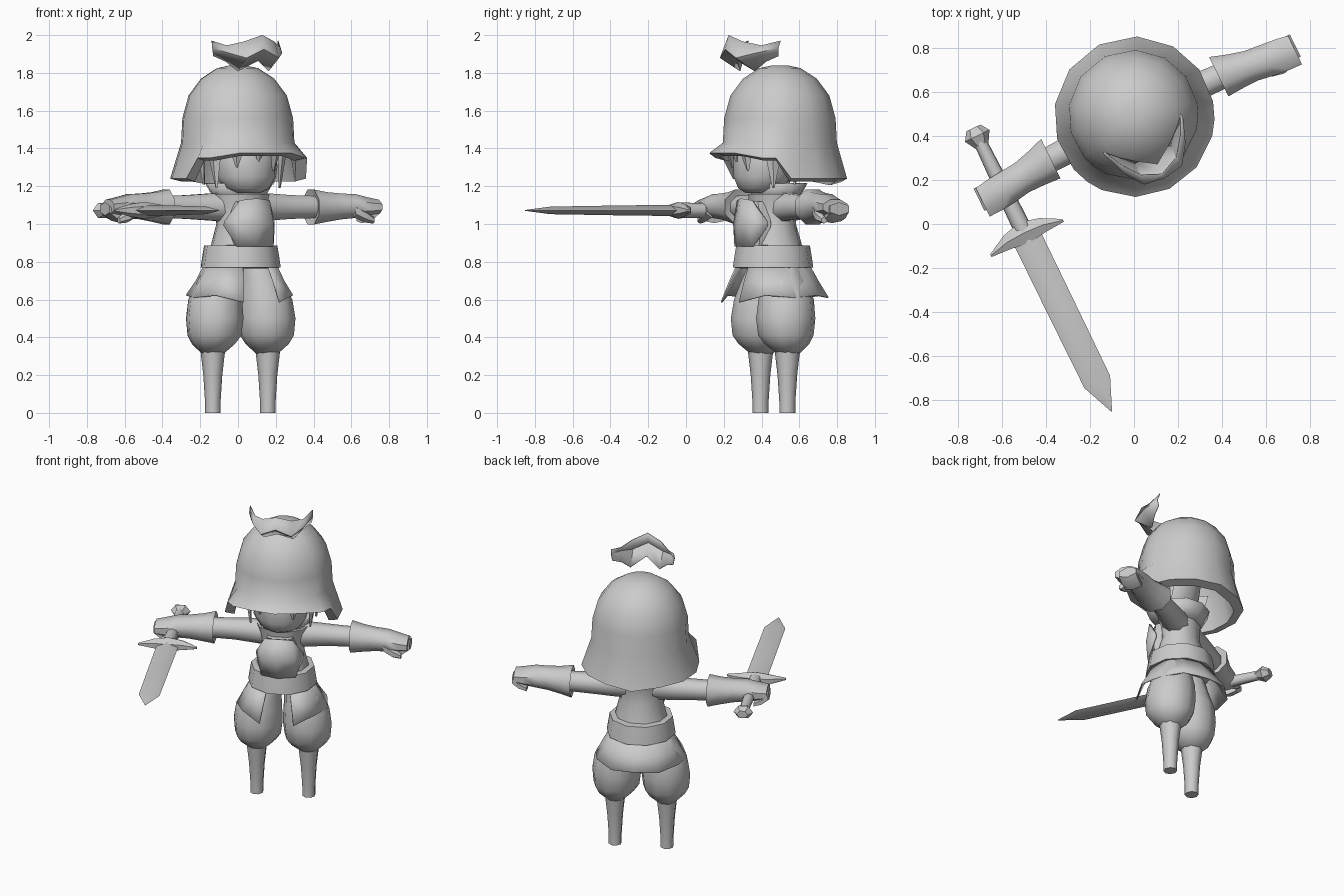
import bpy, bmesh
from math import sin, cos, radians, pi
from mathutils import Matrix, Vector

if "Cube" in bpy.data.objects:
    bpy.data.objects.remove(bpy.data.objects["Cube"])

grey = bpy.data.materials.new("plain grey")
grey.use_nodes = True
grey.diffuse_color = (0.6, 0.6, 0.6, 1)
grey.node_tree.nodes["Principled BSDF"].inputs["Base Color"].default_value = (0.6, 0.6, 0.6, 1)

# The figure is built facing -y, then turned to its final stance
STANCE = Matrix.Translation((0.01, 0.47, 0)) @ Matrix.Rotation(radians(26), 4, "Z")


def loft(name, rings, closed=True, caps=True, thick=0, angle=50):
    """Skin a list of point rings into one object."""
    bm = bmesh.new()
    rows = [[bm.verts.new(p) for p in ring] for ring in rings]
    for a, b in zip(rows, rows[1:]):
        n = len(a)
        for i in range(n if closed else n - 1):
            j = (i + 1) % n
            bm.faces.new((a[i], a[j], b[j], b[i]))
    if closed and caps:
        bm.faces.new(rows[0])
        bm.faces.new(rows[-1])
    bmesh.ops.remove_doubles(bm, verts=bm.verts, dist=0.0005)
    bmesh.ops.recalc_face_normals(bm, faces=bm.faces)
    mesh = bpy.data.meshes.new(name)
    bm.to_mesh(mesh)
    bm.free()
    mesh.materials.append(grey)
    ob = bpy.data.objects.new(name, mesh)
    bpy.context.collection.objects.link(ob)
    ob.matrix_world = STANCE
    if thick:
        mod = ob.modifiers.new("Thickness", "SOLIDIFY")
        mod.thickness = thick
        mod.offset = 0
    bpy.ops.object.select_all(action="DESELECT")
    bpy.context.view_layer.objects.active = ob
    ob.select_set(True)
    bpy.ops.object.shade_smooth_by_angle(angle=radians(angle))
    return ob


def ring_z(c, rx, ry, n=10):
    """Level ellipse around an upright part."""
    return [(c[0] + rx * sin(2 * pi * (i + .5) / n),
             c[1] - ry * cos(2 * pi * (i + .5) / n), c[2]) for i in range(n)]


def ring_x(c, ry, rz, n=8):
    """Ellipse across a part running along x."""
    return [(c[0], c[1] + ry * cos(2 * pi * (i + .5) / n),
             c[2] + rz * sin(2 * pi * (i + .5) / n)) for i in range(n)]


def ring_y(c, rx, rz, n=8):
    """Ellipse across a part running along y."""
    return [(c[0] + rx * cos(2 * pi * i / n), c[1],
             c[2] + rz * sin(2 * pi * i / n)) for i in range(n)]


def arc(angles, r, zs, cy=0.0):
    """Points at given angles, measured from the front."""
    return [(r * sin(radians(a)), cy - r * cos(radians(a)), z) for a, z in zip(angles, zs)]


# Helmet: dome, flared rim raised over the face, inner lining
half = [0, 25, 50, 62, 75, 100, 125, 152, 180]
angles = half + [360 - a for a in half[-2:0:-1]]
rim = [1.375 if min(a, 360 - a) < 30 else 1.35 if min(a, 360 - a) < 70
       else 1.24 - 0.02 * (a == 180) for a in angles]
rings = [arc(angles, .20, [1.55] * 16, .02), arc(angles, .27, [1.42] * 16, .02),
         arc(angles, .305, [z - .015 for z in rim], .02), arc(angles, .365, rim, .02)]
for r, z in ((.302, 1.43), (.295, 1.56), (.262, 1.68), (.195, 1.77), (.11, 1.825), (.04, 1.84)):
    rings.append(arc(angles, r, [z] * 16, .03))
loft("helmet", rings)

# Crest floating above the brow: a curved strip, right half mirrored
cols = [[(.195, -.06, 1.97), (.198, -.075, 1.93), (.19, -.07, 1.89)],
        [(.15, -.15, 1.945), (.155, -.19, 1.905), (.14, -.12, 1.86)],
        [(.09, -.23, 1.965), (.095, -.275, 1.88), (.09, -.16, 1.81)],
        [(0, -.27, 2.0), (0, -.29, 1.925), (0, -.22, 1.865)]]
cols += [[(-x, y, z) for x, y, z in c] for c in cols[-2::-1]]
loft("helmet_crest", cols, closed=False, thick=.004)

# Head with narrowed chin
loft("head", [ring_z((0, y, z), r, r * .95, 12) for y, z, r in (
    (-.10, 1.165, .07), (-.085, 1.19, .125), (-.07, 1.25, .165),
    (-.06, 1.34, .175), (-.04, 1.45, .17), (-.02, 1.54, .1))])

# Hair locks: pointed wedges under the rim
for i, (a, r, tip, w) in enumerate(((-62, .235, 1.19, .055), (62, .235, 1.19, .055),
                                    (-30, .25, 1.3, .05), (25, .25, 1.28, .06), (0, .25, 1.33, .05),
                                    (-95, .23, 1.21, .06), (95, .23, 1.21, .06))):
    s = Vector((sin(radians(a)), -cos(radians(a)), 0))
    t = Vector((-s.y, s.x, 0))
    base = s * r + Vector((0, 0, 1.43))
    end = s * (r - .025) + Vector((0, 0, tip))
    loft(f"hair_lock_{i + 1}",
         [[base + t * w, base + s * .02, base - t * w, base - s * .03],
          [end + t * .006, end + s * .006, end - t * .006, end - s * .006]], angle=20)

# Torso, neck and open collar
loft("torso", [ring_z((0, -.01, z), rx, ry) for z, rx, ry in (
    (.82, .17, .165), (.90, .16, .15), (1.0, .135, .12), (1.09, .145, .12),
    (1.16, .165, .13))])
loft("neck", [ring_z((0, -.01, z), r, r) for z, r in ((1.1, .11), (1.17, .09), (1.3, .09))])
loft("collar", [ring_z((0, .01, z), r, r * .85) for z, r in ((1.11, .12), (1.215, .185))],
     caps=False, thick=.008)

# Chest plate: bent panel with pointed sides
panel = [((-.145, -.11, 1.01), (-.145, -.11, 1.0), (-.145, -.11, .99)),
         ((-.085, -.175, 1.125), (-.1, -.19, 1.0), (-.105, -.18, .88)),
         ((0, -.195, 1.135), (0, -.215, 1.0), (0, -.215, .88)),
         ((.085, -.175, 1.125), (.1, -.19, 1.0), (.105, -.18, .88)),
         ((.145, -.11, 1.01), (.145, -.11, 1.0), (.145, -.11, .99))]
loft("chest_plate", panel, closed=False, thick=.012)
loft("chest_plate_backing", [ring_z((0, -.11, z), w, .075, 8)
                            for z, w in ((.88, .1), (1.0, .13), (1.12, .085))])

# Waist belt
loft("belt", [ring_z((0, -.01, z), r, r) for z, r in
              ((.765, .17), (.77, .215), (.82, .208), (.885, .197), (.888, .15))], angle=40)

# Skirt with a gap at the front
sweep = [22 + 316 * i / 10 for i in range(11)]
hem = [.585 if i in (0, 10) else .61 + .012 * (i % 2) for i in range(11)]
loft("skirt", [arc(sweep, .19, [.785] * 11, -.01), arc(sweep, .235, [.695] * 11, -.005),
               arc(sweep, .283, hem)], closed=False, thick=.008)

for side, s in (("left", 1), ("right", -1)):
    # Baggy trouser leg, gathered below the knee
    loft(side + "_trouser", [ring_z((s * x, y, z), r, r * 1.04) for x, y, z, r in (
        (.16, 0, .315, .06), (.158, -.005, .365, .115), (.155, -.01, .41, .143),
        (.153, -.01, .50, .153), (.148, -.005, .60, .143), (.125, -.005, .70, .115),
        (.10, 0, .79, .09))])
    # Bare shin ending at the ground
    loft(side + "_shin", [ring_z((s * .162, y, z), r, r * 1.05, 8) for y, z, r in (
        (-.005, 0, .041), (-.005, .06, .041), (-.005, .2, .05), (-.005, .34, .066))])
    # Sleeve
    loft(side + "_arm", [ring_x((s * x, y, 1.09), r, r) for x, y, r in (
        (.06, 0, .085), (.16, .01, .078), (.30, .016, .068), (.46, .012, .063))])
    # Flared cuff tapering into the hand
    loft(side + "_glove", [ring_x((s * x, y, z), ry, rz) for x, y, z, ry, rz in (
        (.44, .015, 1.09, .062, .06), (.425, .015, 1.09, .108, .1),
        (.50, .005, 1.09, .092, .085), (.58, -.005, 1.093, .08, .074),
        (.66, -.015, 1.095, .083, .068), (.73, -.022, 1.09, .083, .055),
        (.79, -.028, 1.09, .078, .042))])
    # Thumb and curled fingers
    loft(side + "_thumb", [ring_x((s * x, y, z), r, r, 6) for x, y, z, r in (
        (.64, -.06, 1.07, .035), (.70, -.075, 1.04, .032), (.75, -.075, 1.02, .018))])
    loft(side + "_fingers", [ring_x((s * x, -.01, z), .065, rz, 6) for x, z, rz in (
        (.80, 1.08, .035), (.76, 1.045, .028), (.71, 1.025, .02))])

# Sword held in the right hand, pointing forward
HX, HZ = -.68, 1.072
loft("sword_handle", [ring_y((HX, y, HZ), r, r) for y, r in ((.23, .03), (.0, .037), (-.24, .042))])
loft("sword_pommel", [ring_y((HX, y, HZ), r, r * .75, 6)
                      for y, r in ((.295, .035), (.255, .062), (.20, .03))], angle=30)
# Cross guard: long thin diamond
loft("sword_guard", [ring_x((HX + x, y, HZ), ry, rz, 6) for x, y, ry, rz in (
    (-.183, -.262, .008, .008), (-.09, -.24, .04, .032), (0, -.235, .06, .045),
    (.09, -.24, .04, .032), (.183, -.262, .008, .008))], angle=40)
# Blade: flat diamond section narrowing to a point
loft("sword_blade", [ring_y((HX, y, HZ), w, h, 4) for y, w, h in (
    (-.24, .068, .03), (-.6, .067, .026), (-.99, .065, .02), (-1.14, .002, .002))], angle=60)
